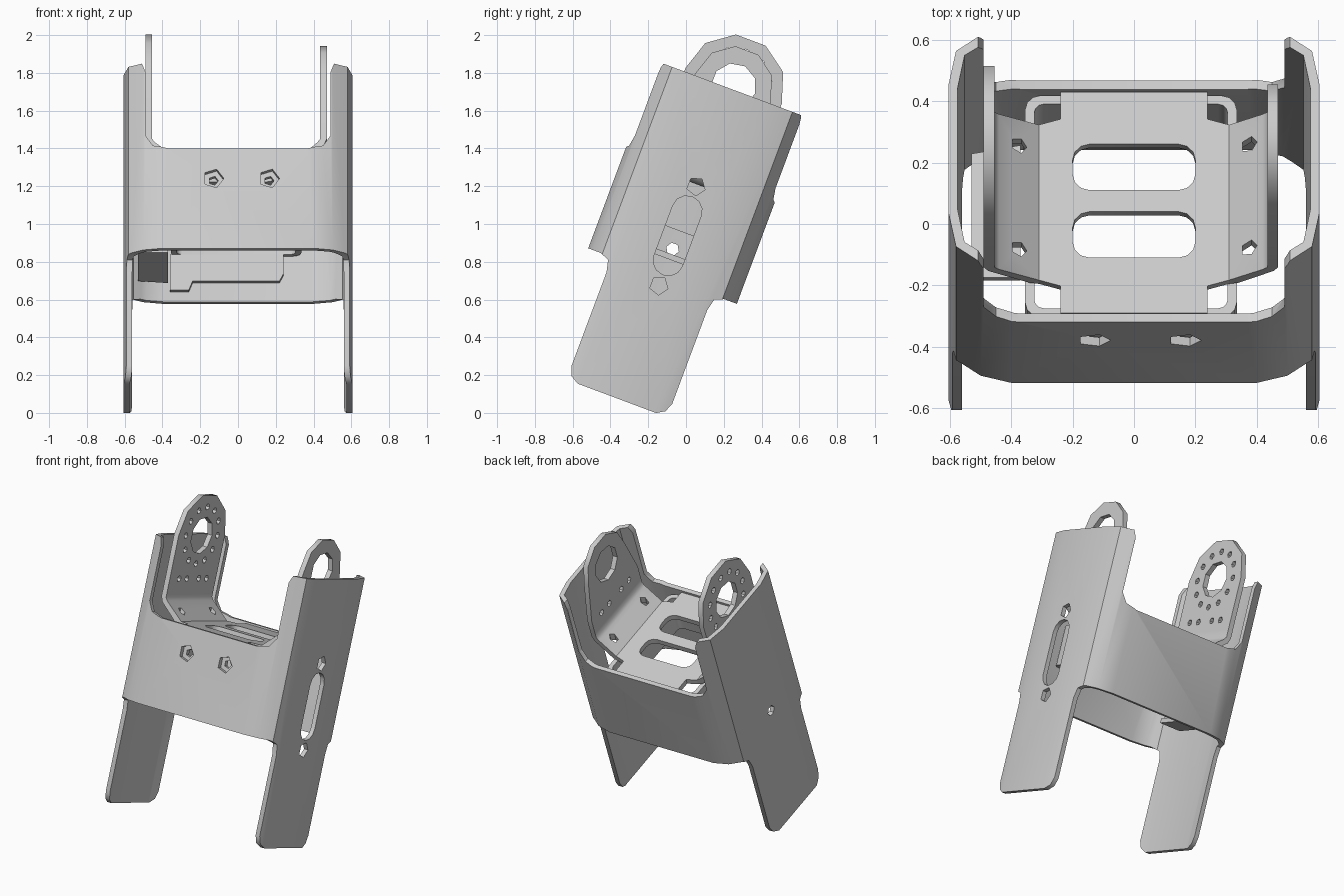
import bpy, bmesh, math
from mathutils import Matrix

if "Cube" in bpy.data.objects:
    bpy.data.objects.remove(bpy.data.objects["Cube"])

mat = bpy.data.materials.new("grey_metal")
mat.use_nodes = True
GREY = (0.6, 0.6, 0.6, 1)
mat.diffuse_color = GREY
mat.node_tree.nodes["Principled BSDF"].inputs["Base Color"].default_value = GREY

# The whole assembly leans back; parts are made upright and then tilted
TILT = Matrix.Rotation(math.radians(-20.5), 4, 'X') @ Matrix.Translation((0, -0.37, 0))
parts = []


def prism(name, pts, lo, hi, axis):
    """Extrude a 2D outline along x (y,z outline), y (x,z) or z (x,y)."""
    place = {'x': lambda a, b, t: (t, a, b),
             'y': lambda a, b, t: (a, t, b),
             'z': lambda a, b, t: (a, b, t)}[axis]
    bm = bmesh.new()
    rings = [[bm.verts.new(place(a, b, t)) for a, b in pts] for t in (lo, hi)]
    n = len(pts)
    for ring in rings:
        bm.faces.new(ring)
    for i in range(n):
        j = (i + 1) % n
        bm.faces.new((rings[0][i], rings[0][j], rings[1][j], rings[1][i]))
    bmesh.ops.recalc_face_normals(bm, faces=bm.faces)
    me = bpy.data.meshes.new(name)
    bm.to_mesh(me)
    bm.free()
    ob = bpy.data.objects.new(name, me)
    bpy.context.collection.objects.link(ob)
    return ob


def part(*args):
    ob = prism(*args)
    ob.data.materials.append(mat)
    parts.append(ob)
    return ob


def cut(ob, pts, lo, hi, axis):
    cutter = prism("cutter", pts, lo, hi, axis)
    mod = ob.modifiers.new("cut", 'BOOLEAN')
    mod.operation, mod.solver, mod.object = 'DIFFERENCE', 'EXACT', cutter
    bpy.context.view_layer.objects.active = ob
    bpy.ops.object.modifier_apply(modifier=mod.name)
    bpy.data.objects.remove(cutter)


def arc(cx, cy, r, a0, a1, n):
    angles = [math.radians(a0 + (a1 - a0) * i / n) for i in range(n + 1)]
    return [(cx + r * math.cos(a), cy + r * math.sin(a)) for a in angles]


def ngon(cx, cy, r, n):
    return arc(cx, cy, r, 0, 360, n)[:-1]


def rounded(cx, cy, hw, hh, r, n=3):
    pts = []
    for k, (sx, sy) in enumerate([(1, 1), (-1, 1), (-1, -1), (1, -1)]):
        pts += arc(cx + sx * (hw - r), cy + sy * (hh - r), r, 90 * k, 90 * k + 90, n)
    return pts


def mirror4(q):
    """Complete one quadrant of an outline (from the +x side to the +y side)."""
    left = [(-x, y) for x, y in reversed(q)]
    return q + left + [(-x, -y) for x, y in q + left]


# Outer shell: tube with wrapped corners
shell = part("shell", mirror4([(.605, .22), (.58, .34), (.5, .395), (.4, .42)]), -.056, 1.69, 'z')
cut(shell, mirror4([(.575, .21), (.552, .325), (.485, .368), (.39, .39)]), -.5, 2, 'z')

# Open the front and back above the band, leaving the two side flaps
half = [(.37, 1.2), (.45, 1.22), (.49, 1.28), (.49, 1.64), (.52, 1.72)]
cut(shell, half + [(-x, z) for x, z in reversed(half)], -1, 1, 'y')

# Trim below the band, leaving the two legs
leg = [(.6, .635), (.35, .635), (.3, .615), (.285, .55), (.285, .02), (.265, -.03),
       (.215, -.06), (.215, -.3), (.6, -.3)]
for s in (1, -1):
    cut(shell, [(s * y, z) for y, z in leg], -1, 1, 'x')

# Shell openings: slot and screw holes on the left, one hole on the right, two in front
cut(shell, rounded(0, .863, .08, .22, .078), .4, 1, 'x')
for z in (1.142, .581):
    cut(shell, ngon(0, z, .05, 5), .4, 1, 'x')
cut(shell, ngon(0, .787, .035, 6), -1, -.4, 'x')
for x in (-.13, .165):
    cut(shell, ngon(x, 1.03, .055, 5), -.6, -.2, 'y')

# Inner frame under the bracket
frame = part("inner_frame", rounded(-.01, 0, .345, .385, .05), .89, 1.155, 'z')
cut(frame, rounded(-.01, 0, .315, .355, .03), .5, 1.5, 'z')
for x in (-.13, .165):
    cut(frame, ngon(x, 1.03, .026, 5), -.5, -.2, 'y')
part("rear_tongue", [(-.36, .89), (-.36, .69), (-.26, .69), (-.24, .74), (.22, .74),
                     (.24, .78), (.24, .89)], .355, .385, 'y')
part("corner_tab", [(-.53, -.1), (-.37, -.1), (-.37, .36), (-.53, .33)], .73, .76, 'z')

# Bracket floor with two slots
floor = part("bracket_floor", mirror4([(.31, .27), (.24, .29), (.24, .385)]), 1.155, 1.19, 'z')
for y in (-.112, .123):
    cut(floor, rounded(0, y, .2, .08, .055), 1, 1.3, 'z')

# Bracket wings and ears
for side, s in (("left", 1), ("right", -1)):
    def shifted(x):
        return s * x - (.01 if x > .4 else 0)

    profile = [(.31, 1.155), (.34, 1.165), (.465, 1.275), (.48, 1.31), (.48, 1.36),
               (.445, 1.36), (.445, 1.31), (.43, 1.29), (.31, 1.19)]
    wing = part(side + "_bracket_wing", [(shifted(x), z) for x, z in profile], -.27, .27, 'y')
    for y in (-.18, .18):
        cut(wing, ngon(s * .375, y, .026, 5), 1, 1.5, 'z')

    r = .21 if s > 0 else .272
    outline = [(-.27, 1.36), (.27, 1.36), (.27, 1.45)] + arc(0, 1.71, r, 0, 180, 5) + [(-.27, 1.45)]
    lo, hi = sorted((shifted(.445), shifted(.48)))
    ear = part(side + "_bracket_ear", outline, lo, hi, 'x')
    cut(ear, ngon(0, 1.71, .12, 9), lo - .1, hi + .1, 'x')
    holes = [(y, 1.43) for y in (-.16, -.07, .07, .16)]
    if s < 0:
        holes += ngon(0, 1.71, .185, 12)
    for y, z in holes:
        cut(ear, ngon(y, z, .021, 6), lo - .1, hi + .1, 'x')

# Smooth the bends, keep the edges sharp, and lean the assembly
for ob in bpy.context.view_layer.objects:
    ob.select_set(ob in parts)
bpy.context.view_layer.objects.active = shell
bpy.ops.object.shade_smooth_by_angle(angle=math.radians(38))
for ob in parts:
    ob.matrix_world = TILT
